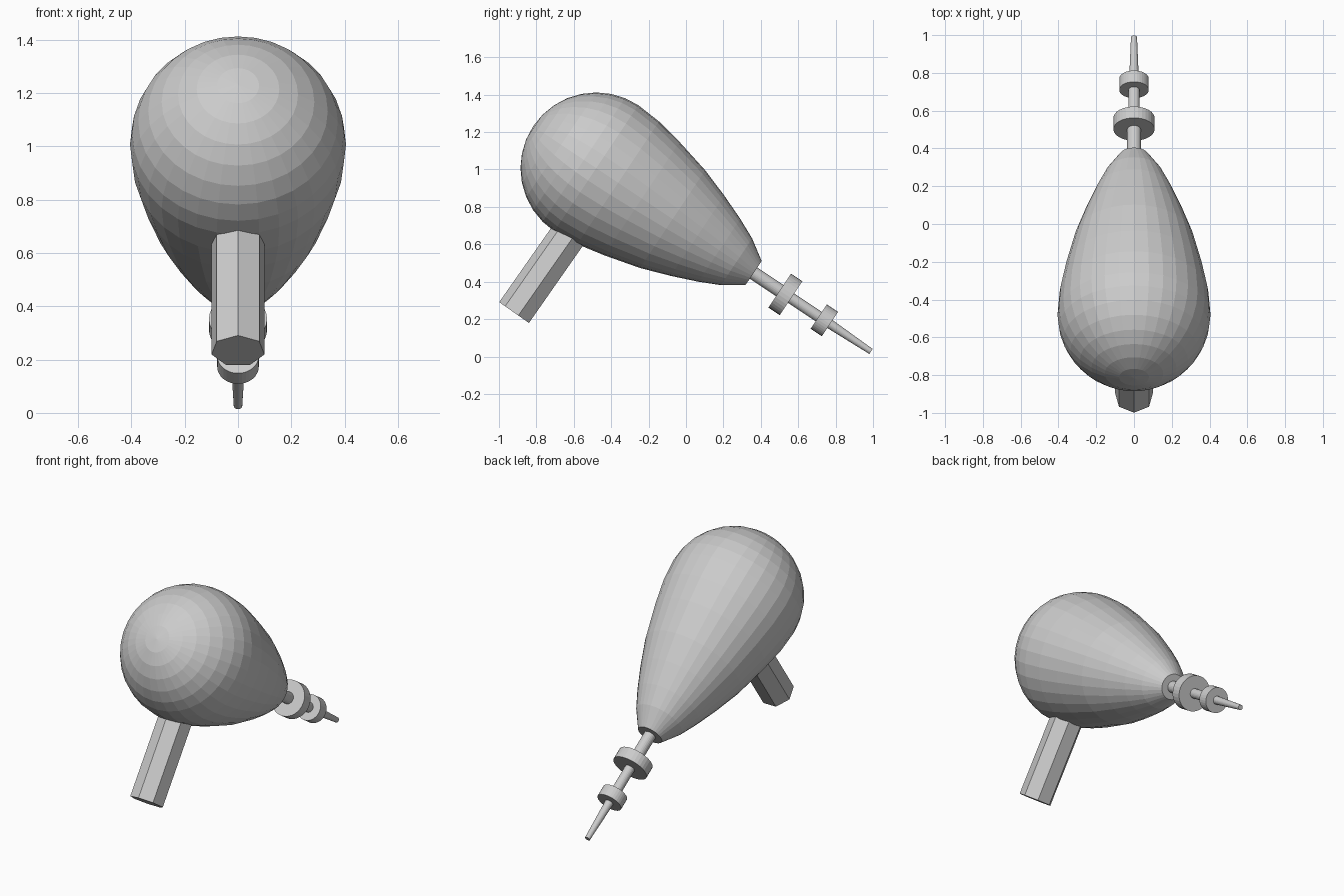
import bpy, bmesh
from math import sin, cos, pi, radians
from mathutils import Matrix, Vector

if "Cube" in bpy.data.objects:
    bpy.data.objects.remove(bpy.data.objects["Cube"])


def lathe(name, profile, origin, axis, sides=32, phase=pi / 2):
    """Closed solid turned from (distance along axis, radius) points; flat faces."""
    z = Vector(axis).normalized()
    x = Vector((1, 0, 0))
    y = z.cross(x)
    bm = bmesh.new()
    rings = []
    for t, r in profile:
        if r == 0:
            rings.append([bm.verts.new((0, 0, t))])
        else:
            rings.append([bm.verts.new((r * cos(phase + 2 * pi * i / sides),
                                        r * sin(phase + 2 * pi * i / sides), t))
                          for i in range(sides)])
    for a, b in zip(rings, rings[1:]):
        for i in range(sides):
            j = (i + 1) % sides
            if len(a) == 1:
                bm.faces.new((a[0], b[j], b[i]))
            else:
                bm.faces.new((a[i], a[j], b[j], b[i]))
    for end in (rings[0], rings[-1]):
        if len(end) > 1:
            bm.faces.new(end)
    bmesh.ops.recalc_face_normals(bm, faces=bm.faces)
    mesh = bpy.data.meshes.new(name)
    bm.to_mesh(mesh)
    bm.free()
    obj = bpy.data.objects.new(name, mesh)
    bpy.context.collection.objects.link(obj)
    obj.matrix_world = Matrix.Translation(origin) @ Matrix((x, y, z)).transposed().to_4x4()
    return obj


tilt = radians(33.7)
d = Vector((0, cos(tilt), -sin(tilt)))      # barrel direction
n = Vector((0, sin(tilt), cos(tilt)))       # "up" of the tilted body
nose = Vector((0, 0.361, 0.446))            # centre of the blunt nose

# Teardrop body: hemisphere at the rear, tapering to a blunt nose
R, rear = 0.405, -1.011
profile = [(rear - R, 0)]
profile += [(rear - R * cos(i * pi / 16), R * sin(i * pi / 16)) for i in range(1, 9)]
profile += [(-0.87, 0.394), (-0.718, 0.364), (-0.52, 0.314), (-0.36, 0.258),
            (-0.22, 0.202), (-0.109, 0.15), (0, 0.078)]
lathe("body", profile, nose, d)

# Stepped barrel with a tapered tip
lathe("barrel_rear", [(-0.05, 0.036), (0.205, 0.036)], nose, d, 24)
lathe("barrel_middle", [(0.2, 0.03), (0.455, 0.03)], nose, d, 24)
lathe("barrel_tip", [(0.45, 0.027), (0.755, 0.016)], nose, d, 24)

# Barrel rings
for name, t, r in (("large_ring", 0.205, 0.109), ("small_ring", 0.455, 0.078)):
    lathe(name, [(t - 0.036, r), (t + 0.036, r)], nose, d, 32)

# Grip
top = nose - 0.93 * d - 0.3 * n
bottom = nose - 0.943 * d - 0.886 * n
lathe("grip", [(0, 0.102), ((bottom - top).length, 0.102)], top, bottom - top, 7)
